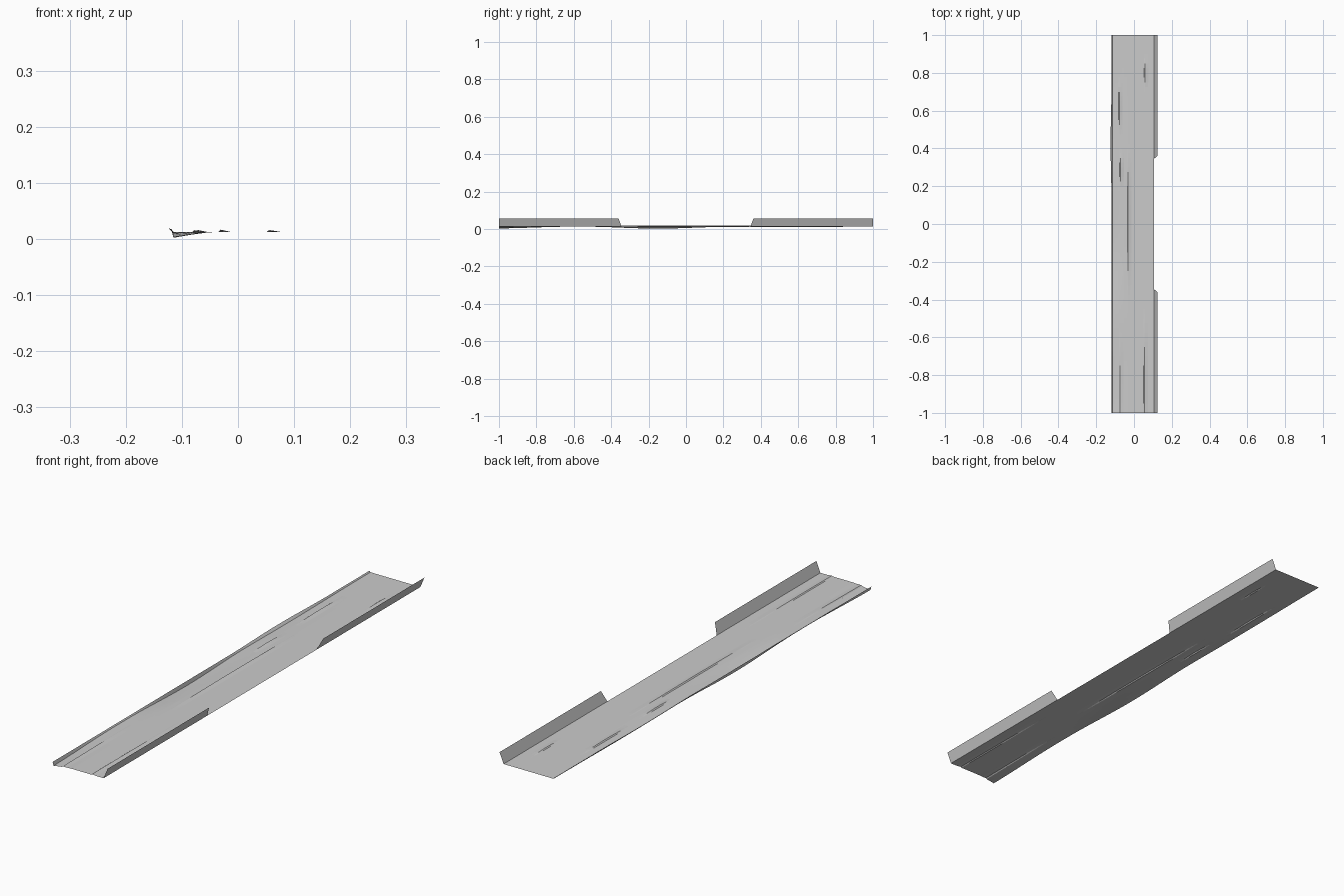
import bpy, bmesh, math

if "Cube" in bpy.data.objects:
    bpy.data.objects.remove(bpy.data.objects["Cube"])

# Splits in the board: (x, y start, y end, rise)
SPLITS = [(-0.078, 0.48, 0.76, 0.004), (-0.072, 0.20, 0.38, 0.004),
          (-0.031, -0.39, 0.41, 0.004), (-0.074, -1.25, -0.57, 0.003),
          (0.055, -1.25, -0.46, 0.003), (0.058, 0.72, 0.88, 0.003)]
ROWS = 80
BASE_Z = 0.0125
EDGE = 0.106


def bell(t, a, b):
    return math.sin(math.pi * (t - a) / (b - a)) ** 2 if a < t < b else 0.0


def height(x, y):
    # Warped left edge sags, deepest at the middle and the front end
    sag = 0.0105 * bell(y, -0.55, 0.25) + 0.0095 * bell(y, -1.45, -0.6) + 0.003 * bell(y, 0.0, 1.0)
    k = max(0.0, min(1.0, (-0.04 - x) / 0.075))
    z = BASE_Z - sag * k ** 1.3
    # Raised splinter along each split, steep on one side
    for sx, a, b, rise in SPLITS:
        if a < y < b:
            d = x - sx
            fall = 1 - d / 0.018 if d >= 0 else 1 + d / 0.004
            z += rise * max(0.0, fall) * math.sqrt(bell(y, a, b))
    return z


def make(name, bm):
    me = bpy.data.meshes.new(name)
    bm.to_mesh(me)
    bm.free()
    ob = bpy.data.objects.new(name, me)
    bpy.context.collection.objects.link(ob)
    return ob


def sheet(name, rows):
    bm = bmesh.new()
    grid = [[bm.verts.new(p) for p in row] for row in rows]
    for r0, r1 in zip(grid, grid[1:]):
        for i in range(len(r0) - 1):
            bm.faces.new((r0[i], r0[i + 1], r1[i + 1], r1[i]))
    return make(name, bm)


# Board surface with splits
xs = {-0.115, -0.1, -0.02, 0.0, 0.02, EDGE}
for s in SPLITS:
    xs |= {s[0] - 0.004, s[0], s[0] + 0.018}
xs = sorted(xs)
ys = [-1 + 2 * j / ROWS for j in range(ROWS + 1)]
sheet("board", [[(x, y, height(x, y)) for x in xs] for y in ys])

# Narrow upturned lip on the left edge
sheet("left_lip", [[(-0.119 - 0.005 * bell(y, 0.1, 0.75), y, 0.0175 + 0.0015 * bell(y, 0.1, 0.75)),
                    (-0.115, y, height(-0.115, y))] for y in ys])

# Two leaning flanges on the right edge
for side, name in ((-1, "front_flange"), (1, "back_flange")):
    ends = [(1.0, 1.0), (0.345, 0.36)]
    if side < 0:
        ends.reverse()
    else:
        ends.reverse()
    rows = [[(EDGE, side * lo, BASE_Z), (0.124, side * hi, 0.055)] for lo, hi in ends]
    if side < 0:
        rows.reverse()
    sheet(name, rows)
